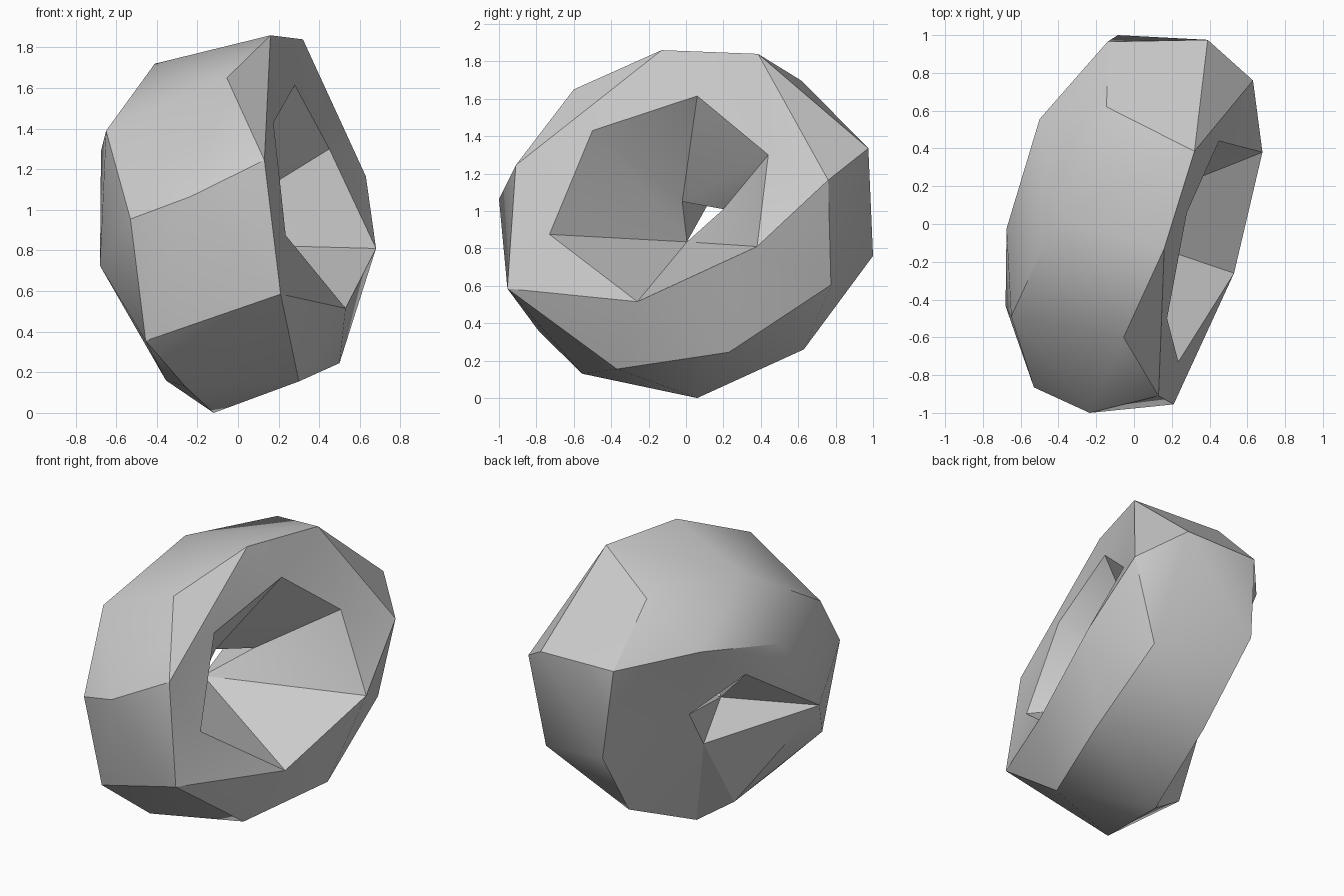
import bpy, bmesh

if "Cube" in bpy.data.objects:
    bpy.data.objects.remove(bpy.data.objects["Cube"])

# Rim of the right opening (clockwise seen from +x)
right_rim = [(.68, .38, .81), (.53, -.26, .515), (.21, -.955, .585),
             (.13, -.91, 1.245), (.16, -.13, 1.86), (.32, .385, 1.84),
             (.63, .76, 1.165)]
# Rim of the left face, same direction
left_rim = [(-.68, -.435, .725), (-.675, -.025, 1.29), (-.5, .555, 1.41),
            (-.14, .965, 1.34), (-.085, 1.0, .76), (-.02, .63, .26),
            (-.12, .06, 0), (-.355, 0, .16)]
# Facet corners of the outer band
band = [(-.055, -.6, 1.65), (-.41, .03, 1.72), (-.145, .62, 1.695),
        (.39, .975, 1.335), (-.65, -.49, 1.39), (-.53, -.865, .955),
        (-.235, -1.0, 1.065), (-.455, -.785, .355), (-.26, -.555, .13),
        (.49, .775, .605), (.5, .23, .245), (.3, -.37, .155)]
# Hole corners: right mouth, narrow waist, left mouth
right_mouth = [(.235, -.73, .875), (.175, -.5, 1.43), (.28, .06, 1.615),
               (.45, .44, 1.3)]
waist = [(-.26, .005, .835), (-.15, -.02, 1.05), (-.02, .2, 1.01)]
left_mouth = [(-.56, .17, 1.13), (-.35, .467, .92), (-.327, .281, .647)]

bm = bmesh.new()


def add(points):
    return [bm.verts.new(p) for p in points]


def zip_loops(a, b, steps):
    """Triangulate between two closed loops; each letter advances one loop."""
    i = j = 0
    for s in steps:
        old = (a[i % len(a)], b[j % len(b)])
        if s == "a":
            i += 1
            new = a[i % len(a)]
        else:
            j += 1
            new = b[j % len(b)]
        tri = (old[0], old[1], new)
        if len(set(tri)) == 3 and not bm.faces.get(tri):
            bm.faces.new(tri)


# Faceted outer shell, opened on both sides
rr, lr, bd = add(right_rim), add(left_rim), add(band)
bmesh.ops.convex_hull(bm, input=rr + lr + bd)
sides = [f for f in bm.faces
         if all(v in rr for v in f.verts) or all(v in lr for v in f.verts)]
bmesh.ops.delete(bm, geom=sides, context='FACES')

# Side faces and the walls of the hole
rm = rr[:2] + add(right_mouth)
ws = add(waist)
lm = lr[:1] + add(left_mouth)
zip_loops(rr, rm, "abbaabababab" + "a")
zip_loops(rm, ws, "aaabaabab")
zip_loops(ws, lm, "baababb")
zip_loops(lm, lr, "babab" + "bbabbba")
bmesh.ops.recalc_face_normals(bm, faces=bm.faces[:])

mesh = bpy.data.meshes.new("faceted_ring")
bm.to_mesh(mesh)
bm.free()
ring = bpy.data.objects.new("faceted_ring", mesh)
bpy.context.collection.objects.link(ring)

# Plain grey surface
grey = bpy.data.materials.new("light_grey")
grey.diffuse_color = (.6, .6, .6, 1)
grey.use_nodes = True
grey.node_tree.nodes["Principled BSDF"].inputs["Base Color"].default_value = grey.diffuse_color
mesh.materials.append(grey)

bpy.context.view_layer.objects.active = ring
ring.select_set(True)
bpy.ops.object.shade_smooth_by_angle()
